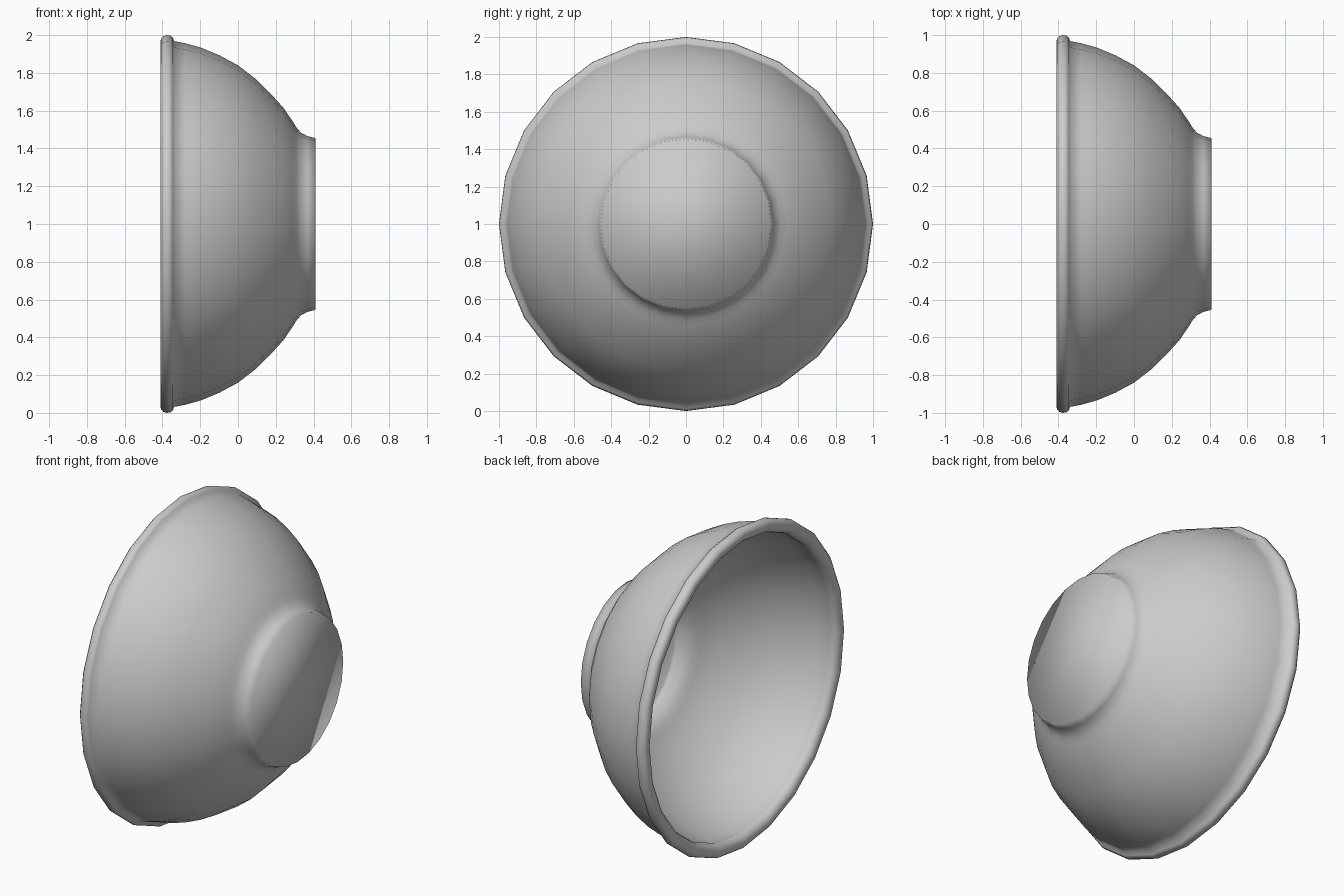
import bpy, bmesh, math

if "Cube" in bpy.data.objects:
    bpy.data.objects.remove(bpy.data.objects["Cube"])

SIDES = 24
WALL = 0.05


def lathe(name, profile):
    """Revolve (x, radius) points about the horizontal axis at z = 1, capping both ends."""
    bm = bmesh.new()
    rings = []
    for x, r in profile:
        ring = []
        for i in range(SIDES):
            a = 2 * math.pi * i / SIDES
            ring.append(bm.verts.new((x, r * math.sin(a), 1 + r * math.cos(a))))
        rings.append(ring)
    for a, b in zip(rings, rings[1:]):
        for i in range(SIDES):
            j = (i + 1) % SIDES
            bm.faces.new((a[i], a[j], b[j], b[i]))
    bm.faces.new(rings[0])
    bm.faces.new(rings[-1])
    bmesh.ops.recalc_face_normals(bm, faces=bm.faces[:])
    for f in bm.faces:
        f.smooth = True
    me = bpy.data.meshes.new(name)
    bm.to_mesh(me)
    bm.free()
    ob = bpy.data.objects.new(name, me)
    bpy.context.collection.objects.link(ob)
    return ob


# outside of the wall, from the foot to the rim
outer = [(0.41, 0.455), (0.368, 0.465), (0.333, 0.484), (0.31, 0.51),
         (0.29, 0.543), (0.24, 0.616), (0.17, 0.693), (0.09, 0.771),
         (0.0, 0.84), (-0.10, 0.894), (-0.20, 0.935), (-0.28, 0.957),
         (-0.338, 0.968)]

# inside of the wall, offset square to the outside
inner = []
for i, (x, r) in enumerate(outer):
    x0, r0 = outer[max(i - 1, 0)]
    x1, r1 = outer[min(i + 1, len(outer) - 1)]
    d = math.hypot(x1 - x0, r1 - r0)
    inner.append((x - WALL * (r1 - r0) / d, r + WALL * (x1 - x0) / d))
inner[0] = (0.365, 0.41)

# rounded bead that rolls over the opening
bead = [(-0.345, 0.988), (-0.36, 0.998), (-0.375, 1.0), (-0.395, 0.995),
        (-0.408, 0.98), (-0.411, 0.962), (-0.406, 0.94), (-0.39, 0.922),
        (-0.365, 0.914)]

lathe("bowl", outer + bead + inner[::-1])
